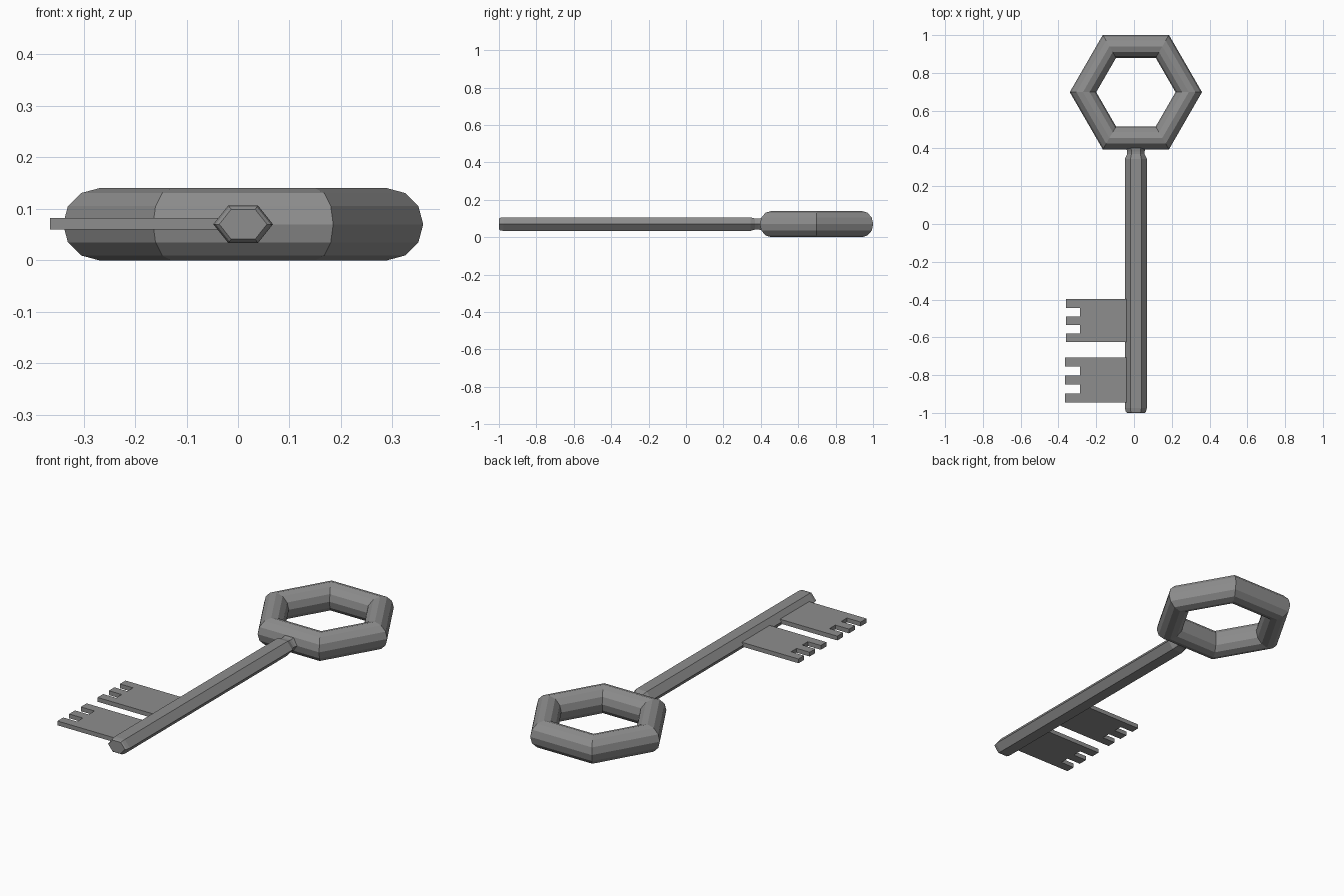
import bpy, bmesh
from math import cos, sin, pi

if "Cube" in bpy.data.objects:
    bpy.data.objects.remove(bpy.data.objects["Cube"])

CX, CZ = 0.01, 0.07   # key axis

# Dark iron grey
iron = bpy.data.materials.new("dark_iron")
iron.diffuse_color = (0.27, 0.27, 0.27, 1)
iron.use_nodes = True
iron.node_tree.nodes["Principled BSDF"].inputs["Base Color"].default_value = iron.diffuse_color


def finish(name, bm):
    bmesh.ops.recalc_face_normals(bm, faces=bm.faces)
    me = bpy.data.meshes.new(name)
    bm.to_mesh(me)
    bm.free()
    me.materials.append(iron)
    ob = bpy.data.objects.new(name, me)
    bpy.context.collection.objects.link(ob)
    return ob


# Six-sided bow ring with a twelve-sided tube
bpy.ops.mesh.primitive_torus_add(major_segments=6, minor_segments=12,
                                 major_radius=0.28, minor_radius=0.07,
                                 location=(CX, 0.698, CZ))
ring = bpy.context.object
ring.name = "bow_ring"
ring.data.materials.append(iron)


# Flattened hexagonal shaft: rounded tip, narrow neck below the ring
def shaft():
    bm = bmesh.new()
    stations = [(-1.0, 0.80), (-0.994, 0.92), (-0.975, 1), (0.345, 1),
                (0.37, 0.80), (0.385, 0.80), (0.43, 1.0)]
    rings = []
    for y, s in stations:
        rings.append([bm.verts.new((CX + 0.058 * s * cos(k * pi / 3), y,
                                    CZ + 0.042 * s * sin(k * pi / 3))) for k in range(6)])
    for a, b in zip(rings, rings[1:]):
        for k in range(6):
            n = (k + 1) % 6
            bm.faces.new((a[k], a[n], b[n], b[k]))
    bm.faces.new(rings[0])
    bm.faces.new(rings[-1])
    finish("shaft", bm)


# Flat bit plate with three teeth along its outer edge
def bit(name, x_tip, y_top, y_bottom, x_notch=-0.287, x_root=0.0, z0=0.06, z1=0.082):
    step = (y_top - y_bottom) / 5
    pts = [(x_root, y_bottom), (x_root, y_top)]
    for i in range(5):
        x = x_tip if i % 2 == 0 else x_notch
        pts += [(x, y_top - i * step), (x, y_top - (i + 1) * step)]
    bm = bmesh.new()
    face = bm.faces.new([bm.verts.new((x, y, z0)) for x, y in pts])
    new = bmesh.ops.extrude_face_region(bm, geom=[face])["geom"]
    bmesh.ops.translate(bm, vec=(0, 0, z1 - z0),
                        verts=[g for g in new if isinstance(g, bmesh.types.BMVert)])
    finish(name, bm)


shaft()
bit("upper_bit", -0.361, -0.398, -0.625)
bit("lower_bit", -0.365, -0.708, -0.945)
